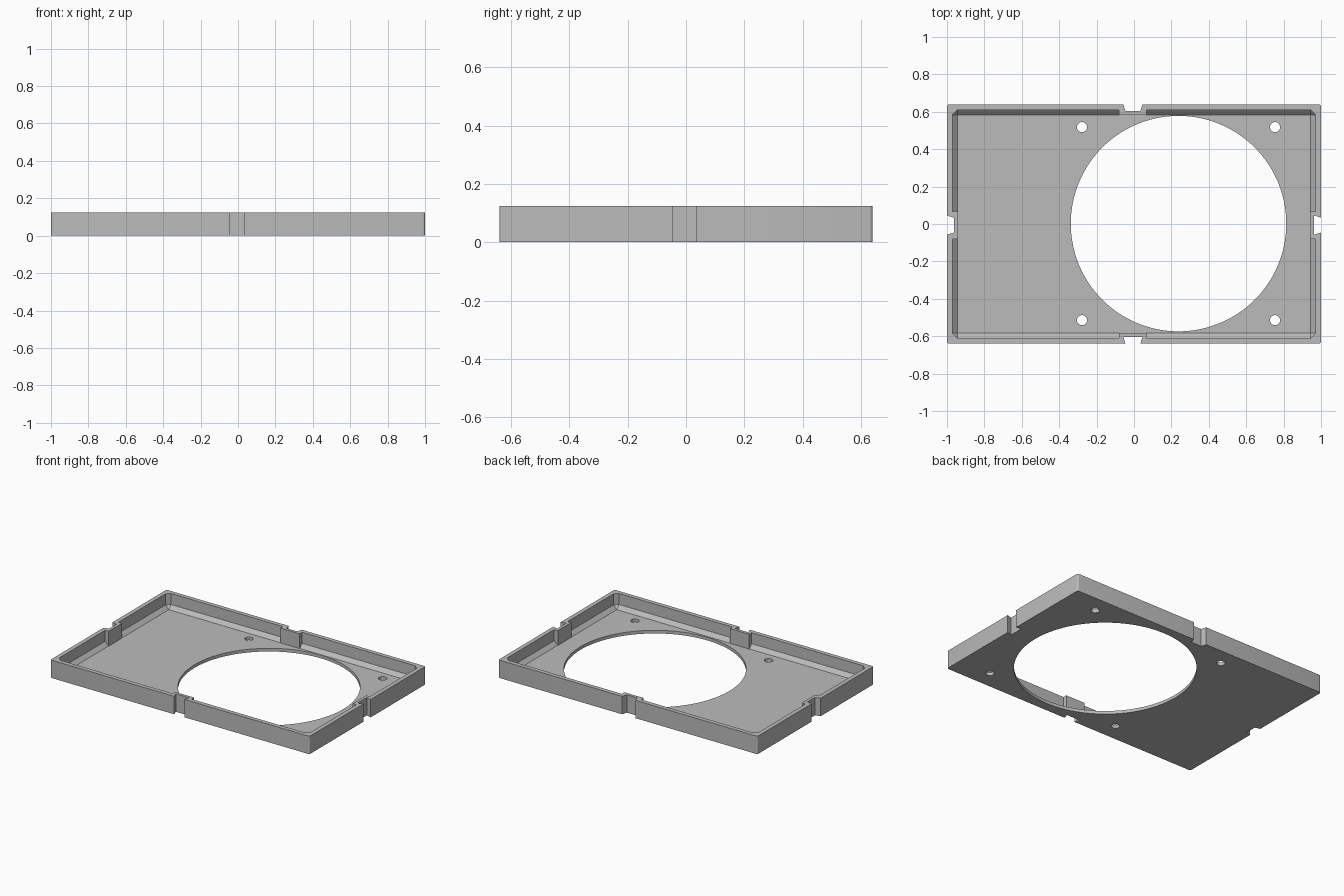
import bpy, bmesh
from math import radians, cos, sin, pi

cube = bpy.data.objects.get("Cube")
if cube:
    bpy.data.objects.remove(cube, do_unlink=True)

HX, HY, H = 1.0, 0.64, 0.125      # half sizes and height
WALL, BEVEL, FLOOR = 0.03, 0.026, 0.022
MID = -0.006                      # centre line of the key slots


def make(name, bm):
    bmesh.ops.recalc_face_normals(bm, faces=bm.faces)
    mesh = bpy.data.meshes.new(name)
    bm.to_mesh(mesh)
    bm.free()
    ob = bpy.data.objects.new(name, mesh)
    bpy.context.collection.objects.link(ob)
    return ob


def prism(name, outline, z0, z1):
    bm = bmesh.new()
    face = bm.faces.new([bm.verts.new((x, y, z0)) for x, y in outline])
    ext = bmesh.ops.extrude_face_region(bm, geom=[face])
    for v in ext["geom"]:
        if isinstance(v, bmesh.types.BMVert):
            v.co.z = z1
    return make(name, bm)


def circle(cx, cy, r, n):
    return [(cx + r * cos(2 * pi * i / n), cy + r * sin(2 * pi * i / n)) for i in range(n)]


def rect(x0, x1, y0, y1):
    return [(x0, y0), (x1, y0), (x1, y1), (x0, y1)]


def cut(target, cutter):
    cutter.hide_render = True
    mod = target.modifiers.new("cut", "BOOLEAN")
    mod.operation, mod.solver, mod.object = "DIFFERENCE", "EXACT", cutter
    bpy.context.view_layer.objects.active = target
    bpy.ops.object.modifier_apply(modifier=mod.name)
    bpy.data.objects.remove(cutter, do_unlink=True)


# Tray body with slightly rounded upright corners
R = 0.012
outline = []
for k, (sx, sy) in enumerate([(1, 1), (-1, 1), (-1, -1), (1, -1)]):
    for i in range(5):
        a = (k + i / 4) * pi / 2
        outline.append((sx * (HX - R) + R * cos(a), sy * (HY - R) + R * sin(a)))
tray = prism("tray", outline, 0, H)

# Cavity with sloped floor edges and clipped corners
bm = bmesh.new()
wx, wy = HX - WALL, HY - WALL
fx, fy = wx - BEVEL, wy - BEVEL
for sx in (-1, 1):
    for sy in (-1, 1):
        bm.verts.new((sx * fx, sy * fy, FLOOR))
        for z in (FLOOR + BEVEL, H + 0.1):
            bm.verts.new((sx * wx, sy * fy, z))
            bm.verts.new((sx * fx, sy * wy, z))
bmesh.ops.convex_hull(bm, input=bm.verts)
bmesh.ops.dissolve_limit(bm, angle_limit=radians(1), verts=bm.verts, edges=bm.edges)
cavity = make("cavity", bm)

# Keep a solid block behind each slot
B, D = 0.074, 0.058
for s in (-1, 1):
    y0, y1 = sorted((s * (HY - D), s * (HY + 0.1)))
    cut(cavity, prism("block", rect(MID - B, MID + B, y0, y1), -0.1, H + 0.3))
    x0, x1 = sorted((s * (HX - D), s * (HX + 0.1)))
    cut(cavity, prism("block", rect(x0, x1, MID - B, MID + B), -0.1, H + 0.3))
cut(tray, cavity)

# Dovetail slots, all flaring toward the back or toward the right side
N, W, DEPTH, OVER = 0.04, 0.051, 0.037, 0.01
SLOPE = (W - N) / DEPTH


def slot(a, b, narrow_at):
    """Trapezoid along one axis as (along, across) points."""
    wa, wb = (N + SLOPE * abs(t - narrow_at) * (1 if t >= narrow_at else -1) for t in (a, b))
    return [(a, MID - wa), (b, MID - wb), (b, MID + wb), (a, MID + wa)]


for half, flip in ((HY, 1), (HX, -1)):
    for pts in (slot(-half - OVER, -half + DEPTH, -half),
                slot(half - DEPTH, half + OVER, half - DEPTH)):
        if flip == 1:
            shape = [(v, u) for u, v in pts]
        else:
            shape = [(-u, v) for u, v in pts]
        cut(tray, prism("slot", shape, -0.1, H + 0.1))

# Large round opening and four screw holes
CX, OFF = 0.238, 0.516
cut(tray, prism("opening", circle(CX, 0.002, 0.576, 128), -0.1, H))
for sx in (-1, 1):
    for sy in (-1, 1):
        cut(tray, prism("hole", circle(CX + sx * OFF, 0.002 + sy * OFF, 0.027, 32), -0.1, H))

# Plain grey finish
mat = bpy.data.materials.new("light grey")
mat.use_nodes = True
grey = (0.5, 0.5, 0.5, 1)
mat.diffuse_color = grey
mat.node_tree.nodes["Principled BSDF"].inputs["Base Color"].default_value = grey
tray.data.materials.clear()
tray.data.materials.append(mat)
for p in tray.data.polygons:
    p.material_index = 0

bpy.ops.object.select_all(action="DESELECT")
tray.select_set(True)
bpy.context.view_layer.objects.active = tray
bpy.ops.object.shade_smooth_by_angle(angle=radians(30))
